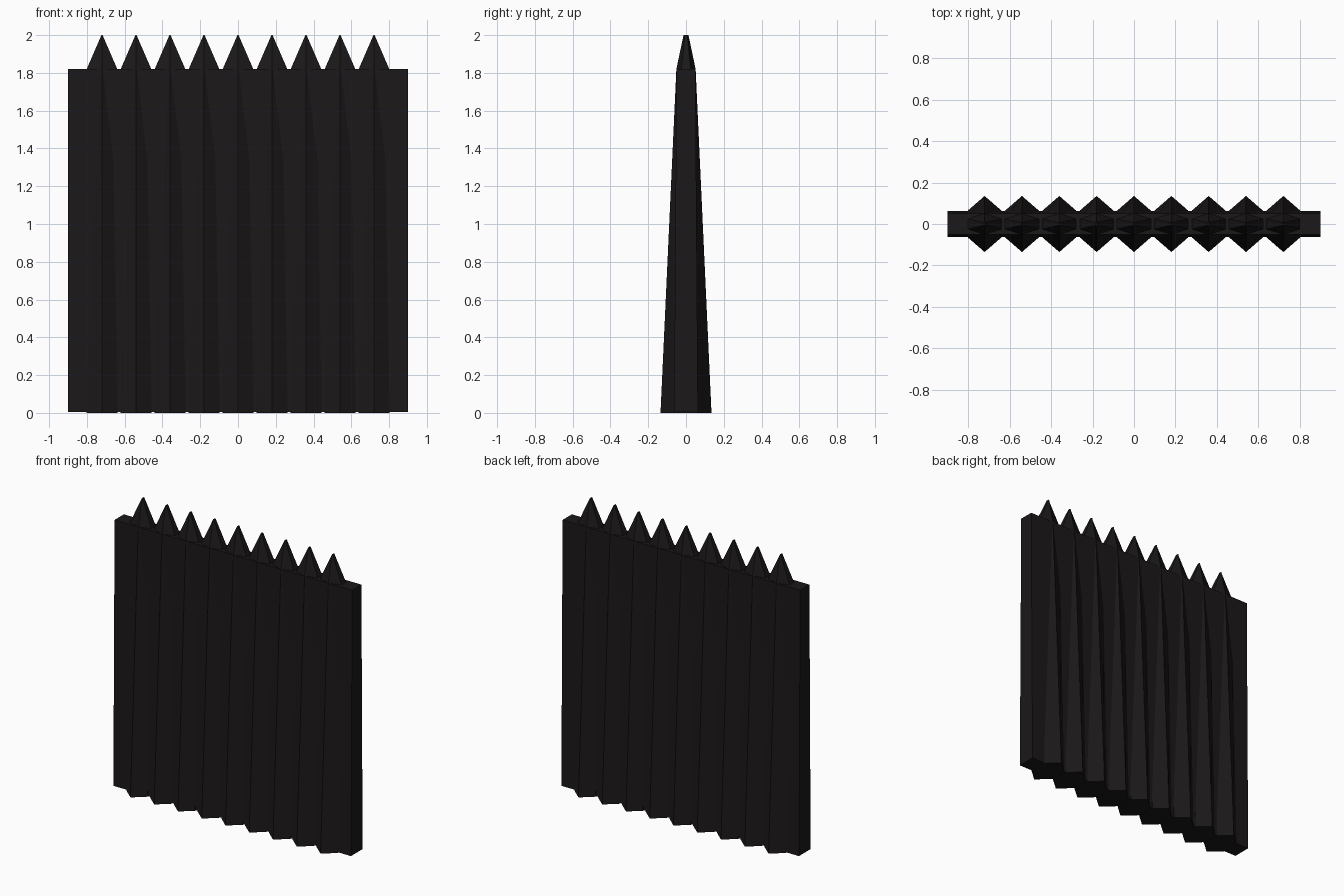
import bpy, bmesh

if "Cube" in bpy.data.objects:
    bpy.data.objects.remove(bpy.data.objects["Cube"])

mat = bpy.data.materials.new("black_stone")
mat.diffuse_color = (0.011, 0.009, 0.01, 1)
mat.use_nodes = True
mat.node_tree.nodes["Principled BSDF"].inputs["Base Color"].default_value = mat.diffuse_color


def loft(name, sections):
    """Skin a stack of equal-sided sections, given as (z, [(x, y), ...])."""
    bm = bmesh.new()
    rings = [[bm.verts.new((x, y, z)) for x, y in pts] for z, pts in sections]
    n = len(rings[0])
    for a, b in zip(rings, rings[1:]):
        for i in range(n):
            j = (i + 1) % n
            bm.faces.new((a[i], a[j], b[j], b[i]))
    bm.faces.new(rings[0][::-1])
    bm.faces.new(rings[-1])
    bmesh.ops.recalc_face_normals(bm, faces=bm.faces)
    me = bpy.data.meshes.new(name)
    bm.to_mesh(me)
    bm.free()
    me.materials.append(mat)
    ob = bpy.data.objects.new(name, me)
    bpy.context.collection.objects.link(ob)
    return ob


def rect(hx, hy):
    return [(-hx, -hy), (hx, -hy), (hx, hy), (-hx, hy)]


def hexagon(hx, hy):
    s = hy * 0.48
    return [(0, -hy), (hx, -s), (hx, s), (0, hy), (-hx, s), (-hx, -s)]


# Wall slab, slightly thinner at the top
loft("wall_slab", [(0.004, rect(0.9, 0.063)), (1.82, rect(0.9, 0.05))])

# Nine tapering six-sided stakes with pointed tips
stake = loft("stake_1", [(0, hexagon(0.081, 0.135)),
                         (1.82, hexagon(0.081, 0.051)),
                         (2.0, hexagon(0.003, 0.013))])
stake.location.x = -0.72
for i in range(1, 9):
    ob = bpy.data.objects.new(f"stake_{i + 1}", stake.data)
    ob.location.x = -0.72 + 0.18 * i
    bpy.context.collection.objects.link(ob)
